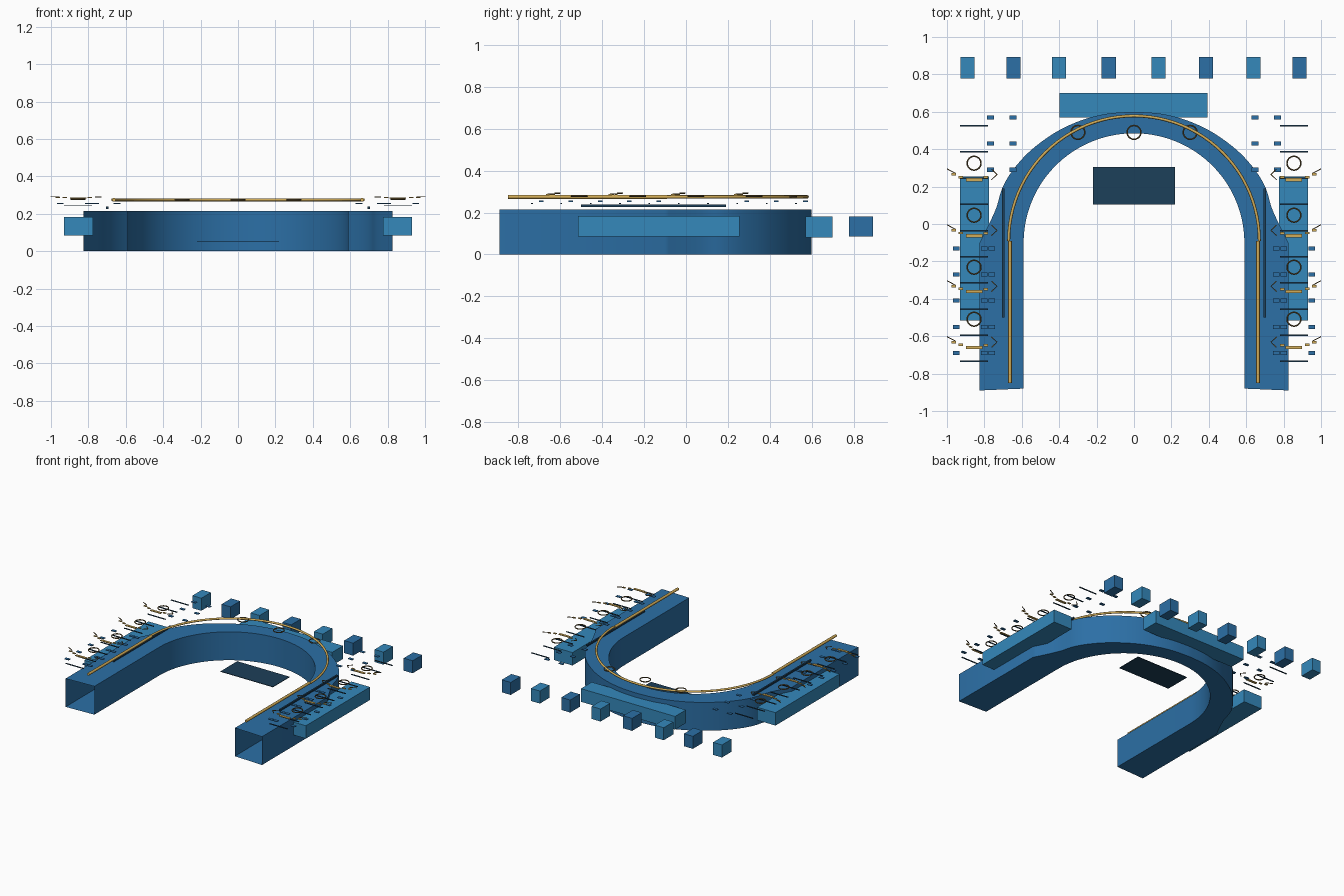
import bpy, bmesh, math
from mathutils import Vector

if "Cube" in bpy.data.objects:
    bpy.data.objects.remove(bpy.data.objects["Cube"])


def mat(name, rgb):
    m = bpy.data.materials.new(name)
    m.diffuse_color = (*rgb, 1)
    m.use_nodes = True
    m.node_tree.nodes["Principled BSDF"].inputs["Base Color"].default_value = m.diffuse_color
    return m


BLUE = mat("blue", (0.025, 0.16, 0.38))
LIGHT = mat("light_blue", (0.035, 0.25, 0.50))
DARK = mat("dark_slate", (0.012, 0.05, 0.10))
GOLD = mat("gold", (0.65, 0.42, 0.10))
BROWN = mat("bronze", (0.15, 0.10, 0.035))


def mesh_object(name, bm, material):
    me = bpy.data.meshes.new(name)
    bm.to_mesh(me)
    bm.free()
    ob = bpy.data.objects.new(name, me)
    bpy.context.collection.objects.link(ob)
    me.materials.append(material)
    return ob


def box(name, center, size, material, angle=0):
    bm = bmesh.new()
    bmesh.ops.create_cube(bm, size=1)
    bmesh.ops.scale(bm, vec=size, verts=bm.verts)
    ob = mesh_object(name, bm, material)
    ob.location = center
    ob.rotation_euler.z = angle
    return ob


def bar(name, a, b, z, width, material):
    a, b = Vector(a), Vector(b)
    d = b - a
    return box(name, (*((a + b) / 2), z), (d.length, width, 0.004), material,
               math.atan2(d.y, d.x))


def smooth(ob):
    bpy.ops.object.select_all(action='DESELECT')
    ob.select_set(True)
    bpy.context.view_layer.objects.active = ob
    bpy.ops.object.shade_smooth_by_angle(angle=math.radians(35))


def ring(name, x, y, z, radius=0.037):
    bpy.ops.mesh.primitive_torus_add(location=(x, y, z), major_radius=radius,
                                     minor_radius=0.004, major_segments=24, minor_segments=6)
    ob = bpy.context.object
    ob.name = name
    ob.data.materials.append(BROWN)
    smooth(ob)


def refine(pts, n=4):
    """Catmull-Rom refinement of a 2D path."""
    p = [Vector(q) for q in pts]
    p = [p[0]] + p + [p[-1]]
    out = []
    for i in range(1, len(p) - 2):
        a, b, c, d = p[i - 1:i + 3]
        for k in range(n):
            t = k / n
            out.append(0.5 * (2 * b + (c - a) * t + (2 * a - 5 * b + 4 * c - d) * t * t
                              + (3 * b - a - 3 * c + d) * t ** 3))
    return out + [p[-1]]


# U-shaped body: hollow rectangular tube with open ends
half = refine([(0.825, -0.10), (0.775, 0.0), (0.735, 0.09), (0.705, 0.19), (0.65, 0.285),
               (0.556, 0.39), (0.42, 0.49), (0.28, 0.555), (0.14, 0.59), (0, 0.60)])
n = len(half)
outer = [Vector((0.825, -0.89))] + half
inner = [Vector((0.59, -0.88))] + [
    Vector((0.59 * math.cos(i / (n - 1) * math.pi / 2),
            -0.10 + 0.585 * math.sin(i / (n - 1) * math.pi / 2))) for i in range(n)]
flip = lambda path: path + [Vector((-v.x, v.y)) for v in reversed(path[:-1])]
bm = bmesh.new()
rows = [[bm.verts.new((p.x, p.y, z)) for p, z in ((o, 0), (o, 0.215), (i, 0.215), (i, 0))]
        for o, i in zip(flip(outer), flip(inner))]
for a, b in zip(rows, rows[1:]):
    for k in range(4):
        bm.faces.new((a[k], b[k], b[(k + 1) % 4], a[(k + 1) % 4]))
bmesh.ops.recalc_face_normals(bm, faces=bm.faces)
smooth(mesh_object("arch_body", bm, BLUE))


# Gold rail along the body: arc plus two straight runs
def tube(name, pts, r):
    cu = bpy.data.curves.new(name, 'CURVE')
    cu.dimensions = '3D'
    cu.bevel_depth = r
    cu.bevel_resolution = 2
    cu.use_fill_caps = True
    sp = cu.splines.new('POLY')
    sp.points.add(len(pts) - 1)
    for q, (x, y) in zip(sp.points, pts):
        q.co = (x, y, 0.275, 1)
    ob = bpy.data.objects.new(name, cu)
    bpy.context.collection.objects.link(ob)
    cu.materials.append(GOLD)


tube("rail_arc", [(0.67 * math.cos(math.pi * i / 48), -0.09 + 0.668 * math.sin(math.pi * i / 48))
                  for i in range(49)], 0.008)

# Back block, floor plate and row of stools
box("back_block", (-0.003, 0.635, 0.132), (0.79, 0.13, 0.10), LIGHT)
box("floor_plate", (0, 0.205, 0.05), (0.44, 0.20, 0.004), DARK)
for i, x in enumerate((-0.89, -0.645, -0.40, -0.135, 0.13, 0.385, 0.64, 0.885)):
    box("stool", (x, 0.835, 0.133), (0.075, 0.115, 0.095), BLUE if i % 2 else LIGHT)
for x in (-0.30, 0, 0.30):
    ring("arch_ring", x, 0.49, 0.275)

# Side parts, repeated left and right
for s in (-1, 1):
    tube("rail_straight", [(s * 0.663, -0.85), (s * 0.663, -0.09)], 0.010)
    box("side_block", (s * 0.853, -0.13, 0.134), (0.155, 0.77, 0.098), LIGHT)
    box("edge_strip", (s * 0.699, -0.155, 0.233), (0.012, 0.69, 0.012), DARK)
    for k in range(10):
        box("place_line", (s * 0.855, 0.525 - 0.14 * k, 0.243), (0.15, 0.008, 0.005), DARK)
        y = 0.57 - 0.14 * k
        for x in ((0.767, 0.647) if k < 3 else (0.95, 0.80, 0.76) if k > 4 else ()):
            box("place_tile", (s * x, y, 0.254), (0.036, 0.022, 0.005), BLUE)
    for k in range(4):
        ring("side_ring", s * 0.855, 0.325 - 0.278 * k, 0.278)
        # Small gold tool with a fork and a tail
        y = 0.237 - 0.299 * k
        box("tool_bar", (s * 0.855, y, 0.285), (0.088, 0.018, 0.006), GOLD)
        for x, dy in ((0.963, 0.028), (0.925, 0.014), (0.793, 0.012)):
            box("tool_link", (s * x, y + dy, 0.287), (0.024, 0.013, 0.005), GOLD)
        bar("tool_tail", (s * 1.0, y + 0.058), (s * 0.955, y + 0.034), 0.294, 0.005, BROWN)
        for dy in (0.0, 0.056):
            bar("tool_fork", (s * 0.762, y + dy), (s * 0.732, y + 0.028), 0.290, 0.005, BROWN)
